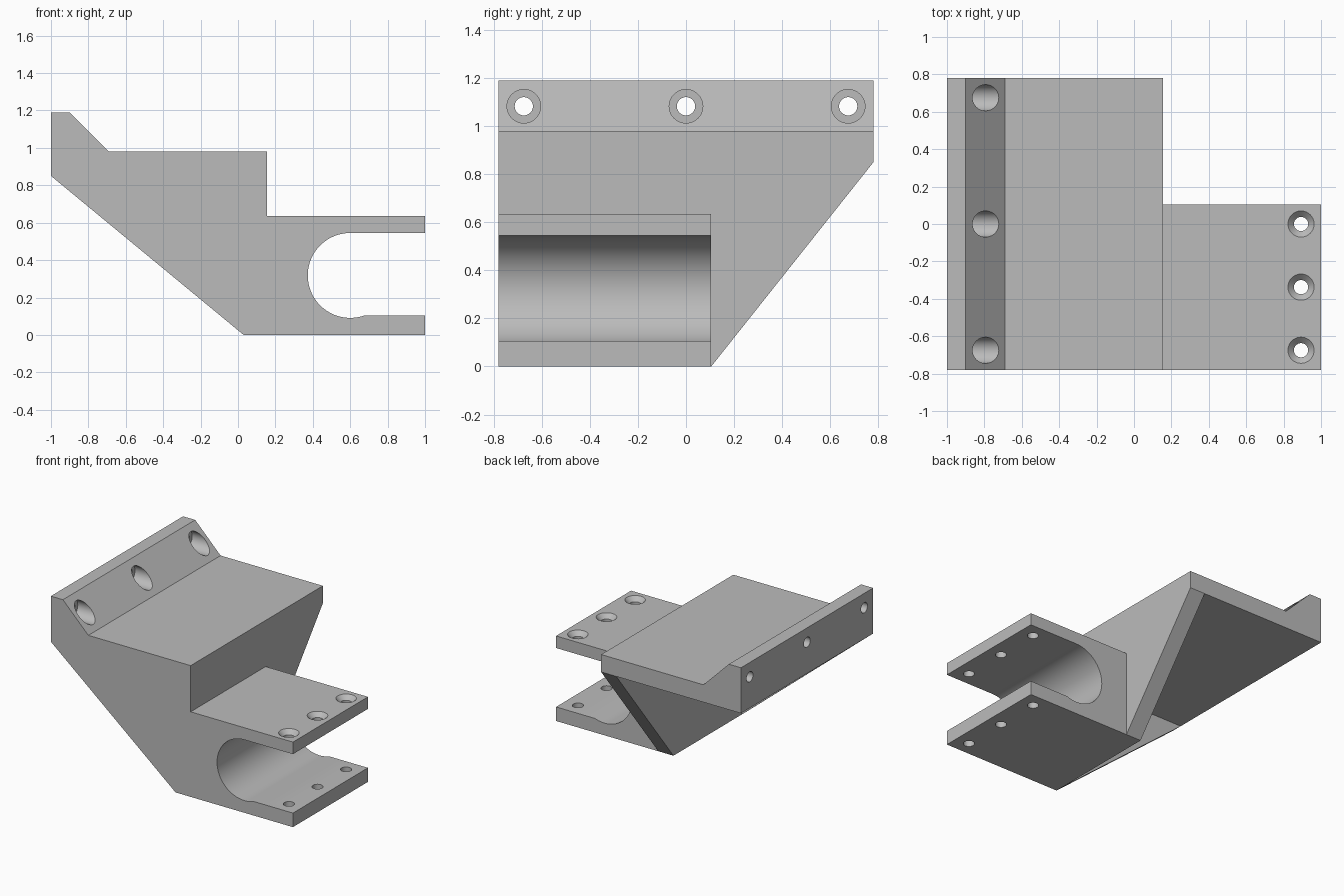
import bpy, bmesh, math
from mathutils import Matrix, Vector

cube = bpy.data.objects.get("Cube")
if cube:
    bpy.data.objects.remove(cube)

grey = bpy.data.materials.new("plain_grey")
grey.use_nodes = True
colour = (0.5, 0.5, 0.5, 1)
grey.diffuse_color = colour
grey.node_tree.nodes["Principled BSDF"].inputs["Base Color"].default_value = colour

HALF = 0.78      # half depth of the bracket
SHELF = 0.85     # underside of the upper plate
WEB = (0.03, 0.155)
CLAMP_BACK = 0.105


def finish(name, bm):
    bmesh.ops.recalc_face_normals(bm, faces=bm.faces)
    mesh = bpy.data.meshes.new(name)
    bm.to_mesh(mesh)
    bm.free()
    obj = bpy.data.objects.new(name, mesh)
    bpy.context.collection.objects.link(obj)
    return obj


def prism(name, points, start, step):
    """Extrude a flat outline; start maps each point into space."""
    bm = bmesh.new()
    face = bm.faces.new([bm.verts.new(start(a, b)) for a, b in points])
    new = bmesh.ops.extrude_face_region(bm, geom=[face])["geom"]
    bmesh.ops.translate(bm, vec=step, verts=[v for v in new if isinstance(v, bmesh.types.BMVert)])
    return finish(name, bm)


def box(name, low, high):
    outline = [(low[0], low[1]), (high[0], low[1]), (high[0], high[1]), (low[0], high[1])]
    return prism(name, outline, lambda x, y: (x, y, low[2]), (0, 0, high[2] - low[2]))


def drill(name, steps, matrix, sides=40):
    """Stepped round cutter along local z, from (distance, radius) pairs."""
    bm = bmesh.new()
    rings = []
    for d, r in steps:
        rings.append([bm.verts.new(matrix @ Vector((r * math.cos(a), r * math.sin(a), d)))
                      for a in (math.tau * i / sides for i in range(sides))])
    for lower, upper in zip(rings, rings[1:]):
        for i in range(sides):
            j = (i + 1) % sides
            bm.faces.new((lower[i], lower[j], upper[j], upper[i]))
    bm.faces.new(rings[0])
    bm.faces.new(rings[-1])
    return finish(name, bm)


# Side outline with the rounded clamp slot
cx, cz, r = 0.6, 0.318, 0.227
floor = 0.105
begin = math.pi / 2
end = math.tau - math.acos((math.sqrt(r * r - (cz - floor) ** 2)) / r)
arc = [(cx + r * math.cos(a), cz + r * math.sin(a))
       for a in (begin + (end - begin) * i / 48 for i in range(49))]
outline = [(-1, SHELF), (WEB[0], 0), (1, 0), (1, floor)] + arc[::-1] + [
    (1, cz + r), (1, 0.635), (WEB[1], 0.635), (WEB[1], 0.98),
    (-0.69, 0.98), (-0.9, 1.19), (-1, 1.19)]
bracket = prism("mounting_bracket", outline, lambda x, z: (x, -HALF, z), (0, 2 * HALF, 0))

# Hollow behind the front wall, open space behind the clamp, sloped web
cutters = [
    box("cavity_cutter", (-2, -0.70, -1), (WEB[0], 2, SHELF)),
    box("clamp_back_cutter", (WEB[1], CLAMP_BACK, -1), (2, 2, 2)),
]
slope = (HALF - CLAMP_BACK) / SHELF
web_line = lambda z: (CLAMP_BACK + slope * z, z)
cutters.append(prism("web_slope_cutter", [web_line(-0.1), web_line(0.95), (1.5, 0.95), (1.5, -0.1)],
                     lambda y, z: (-0.05, y, z), (0.5, 0, 0)))

# Counterbored wall holes and countersunk clamp holes
hole, head = 0.038, 0.07
turn = Matrix.Rotation(math.pi / 2, 4, 'Y')
for y in (-0.675, 0, 0.675):
    cutters.append(drill("wall_hole_cutter", [(-1.2, hole), (-0.9, hole), (-0.9, head), (-0.5, head)],
                         Matrix.Translation((0, y, 1.083)) @ turn))
for y in (-0.675, -0.3375, 0):
    cutters.append(drill("clamp_hole_cutter", [(-0.1, hole), (0.603, hole), (0.635, head), (0.75, head)],
                         Matrix.Translation((0.893, y, 0))))

bpy.ops.object.select_all(action='DESELECT')
bpy.context.view_layer.objects.active = bracket
bracket.select_set(True)
for cutter in cutters:
    cutter.hide_render = True
    mod = bracket.modifiers.new("cut", 'BOOLEAN')
    mod.operation = 'DIFFERENCE'
    mod.solver = 'EXACT'
    mod.object = cutter
    bpy.ops.object.modifier_apply(modifier=mod.name)
    bpy.data.objects.remove(cutter)

# One colour, smooth round surfaces with sharp edges
bracket.data.materials.clear()
bracket.data.materials.append(grey)
for face in bracket.data.polygons:
    face.material_index = 0
bpy.ops.object.shade_smooth_by_angle(angle=math.radians(30))
